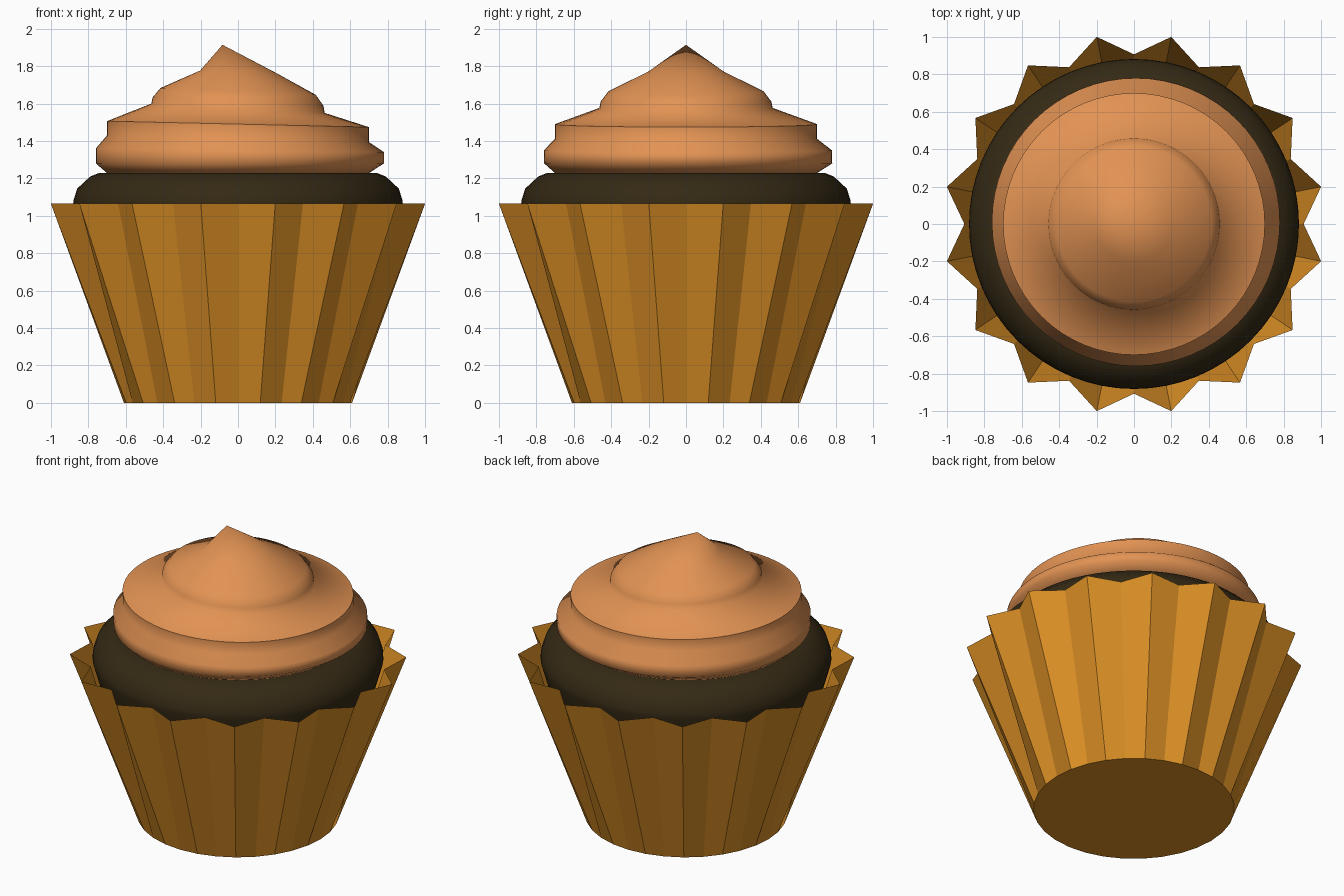
import bpy, bmesh, math

if "Cube" in bpy.data.objects:
    bpy.data.objects.remove(bpy.data.objects["Cube"])


def material(name, rgb):
    m = bpy.data.materials.new(name)
    m.diffuse_color = (*rgb, 1)
    m.use_nodes = True
    m.node_tree.nodes["Principled BSDF"].inputs["Base Color"].default_value = m.diffuse_color
    return m


def lofted(name, rings, mat, cap_bottom, cap_top, smooth_angle=None):
    """Join closed rings of points into one surface; a single-point ring is a tip."""
    bm = bmesh.new()
    loops = [[bm.verts.new(p) for p in ring] for ring in rings]
    for a, b in zip(loops, loops[1:]):
        n = len(a)
        for i in range(n):
            j = (i + 1) % n
            if len(b) == 1:
                bm.faces.new((a[i], a[j], b[0]))
            else:
                bm.faces.new((a[i], a[j], b[j], b[i]))
    if cap_bottom:
        bm.faces.new(loops[0][::-1])
    if cap_top:
        bm.faces.new(loops[-1])
    me = bpy.data.meshes.new(name)
    bm.to_mesh(me)
    bm.free()
    me.materials.append(mat)
    ob = bpy.data.objects.new(name, me)
    bpy.context.collection.objects.link(ob)
    if smooth_angle:
        bpy.ops.object.select_all(action='DESELECT')
        ob.select_set(True)
        bpy.context.view_layer.objects.active = ob
        bpy.ops.object.shade_smooth_by_angle(angle=math.radians(smooth_angle))
    return ob


def ring(r, z, tilt=0.0, dx=0.0, dy=0.0, n=64):
    """Circle whose left side is raised by tilt and right side lowered."""
    pts = []
    for i in range(n):
        a = 2 * math.pi * i / n
        pts.append((dx + r * math.cos(a), dy + r * math.sin(a), z - tilt * math.cos(a)))
    return pts


def pleated_ring(r_valley, r_ridge, z, pleats=16):
    pts = []
    for i in range(2 * pleats):
        a = math.pi * i / pleats
        r = r_ridge if i % 2 else r_valley
        pts.append((r * math.cos(a), r * math.sin(a), z))
    return pts


gold = material("golden paper", (0.72, 0.28, 0.019))
chocolate = material("dark chocolate", (0.034, 0.022, 0.007))
caramel = material("caramel cream", (0.76, 0.29, 0.087))

# Pleated paper wrapper, open at the top
lofted("wrapper", [pleated_ring(0.61, 0.61, 0), pleated_ring(0.907, 1.02, 1.065)],
       gold, True, False)

# Cake dome rising out of the wrapper
lofted("cake", [ring(r, z) for r, z in
                [(0.84, 0.90), (0.882, 1.05), (0.88, 1.08), (0.86, 1.145),
                 (0.79, 1.21), (0.74, 1.23)]],
       chocolate, True, True, 50)

# Swirled frosting: slightly tilted rings up to an off-centre tip
swirl = [(0.70, 1.228, 0, 0, 0), (0.77, 1.28, 0, 0.01, 0.012),
         (0.77, 1.35, 0.01, 0.01, 0.01), (0.70, 1.412, 0.018, 0, 0),
         (0.70, 1.49, 0.016, 0, 0), (0.463, 1.575, 0.025, 0, 0),
         (0.457, 1.61, 0.022, 0, 0), (0.415, 1.665, 0.018, 0, 0),
         (0.203, 1.77, 0.006, 0, 0)]
lofted("frosting", [ring(*s) for s in swirl] + [[(-0.083, 0, 1.914)]],
       caramel, True, False, 68)
